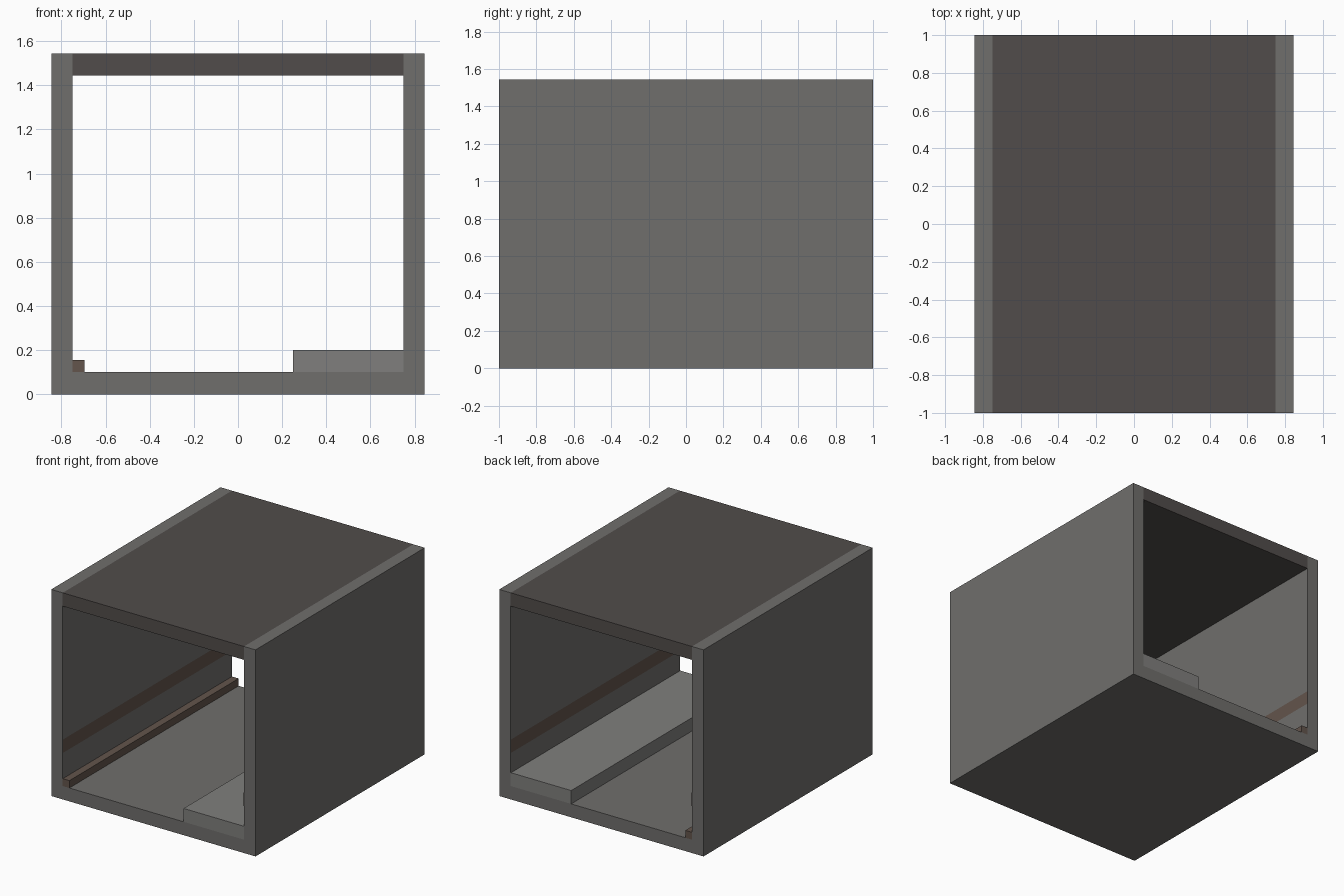
import bpy, bmesh

if "Cube" in bpy.data.objects:
    bpy.data.objects.remove(bpy.data.objects["Cube"])

HALF_W, INNER, LENGTH = 0.845, 0.75, 2.0
HEIGHT, FLOOR_T, CEIL_Z = 1.545, 0.10, 1.445


def material(name, rgb):
    m = bpy.data.materials.new(name)
    m.diffuse_color = (*rgb, 1.0)
    m.use_nodes = True
    m.node_tree.nodes["Principled BSDF"].inputs["Base Color"].default_value = m.diffuse_color
    return m


def add_object(name, bm, mat):
    mesh = bpy.data.meshes.new(name)
    bm.to_mesh(mesh)
    bm.free()
    mesh.materials.append(mat)
    obj = bpy.data.objects.new(name, mesh)
    bpy.context.collection.objects.link(obj)
    return obj


def box(name, x, y, z, mat):
    """Box spanning the (min, max) ranges x, y, z."""
    bm = bmesh.new()
    bmesh.ops.create_cube(bm, size=1.0)
    for v in bm.verts:
        v.co = [(r[0] + r[1]) / 2 + c * (r[1] - r[0]) for c, r in zip(v.co, (x, y, z))]
    return add_object(name, bm, mat)


def wall_sheet(name, x, y, z, mat):
    """Thin upright sheet facing the tunnel centre."""
    bm = bmesh.new()
    verts = [bm.verts.new((x, a, b)) for a, b in
             ((y[0], z[0]), (y[1], z[0]), (y[1], z[1]), (y[0], z[1]))]
    bm.faces.new(verts if x < 0 else verts[::-1])
    return add_object(name, bm, mat)


concrete = material("concrete", (0.16, 0.157, 0.15))
dark = material("dark_concrete", (0.083, 0.073, 0.069))
light = material("light_concrete", (0.215, 0.212, 0.205))
rust = material("rust", (0.125, 0.09, 0.072))

full = (-LENGTH / 2, LENGTH / 2)

# Shell: floor, ceiling and walls
box("floor", (-INNER, INNER), full, (0, FLOOR_T), concrete)
box("ceiling", (-INNER, INNER), full, (CEIL_Z, HEIGHT), dark)
for side, s in (("left", -1), ("right", 1)):
    box(side + "_wall", sorted((s * INNER, s * HALF_W)), full, (0, HEIGHT), concrete)
    # Four cladding panels and a rusty stripe on each inner wall
    for i in range(4):
        y0 = -1 + 0.5 * i
        wall_sheet(f"{side}_panel_{i + 1}", s * (INNER - 0.002), (y0, y0 + 0.5),
                   (0.2, CEIL_Z), concrete)
    wall_sheet(side + "_stripe", s * (INNER - 0.004), full, (0.35, 0.45), rust)

# Raised walkway and small curb on the floor
box("walkway", (0.25, INNER), full, (FLOOR_T, 0.2), light)
box("curb_rail", (-INNER, -0.695), full, (FLOOR_T, 0.155), rust)
